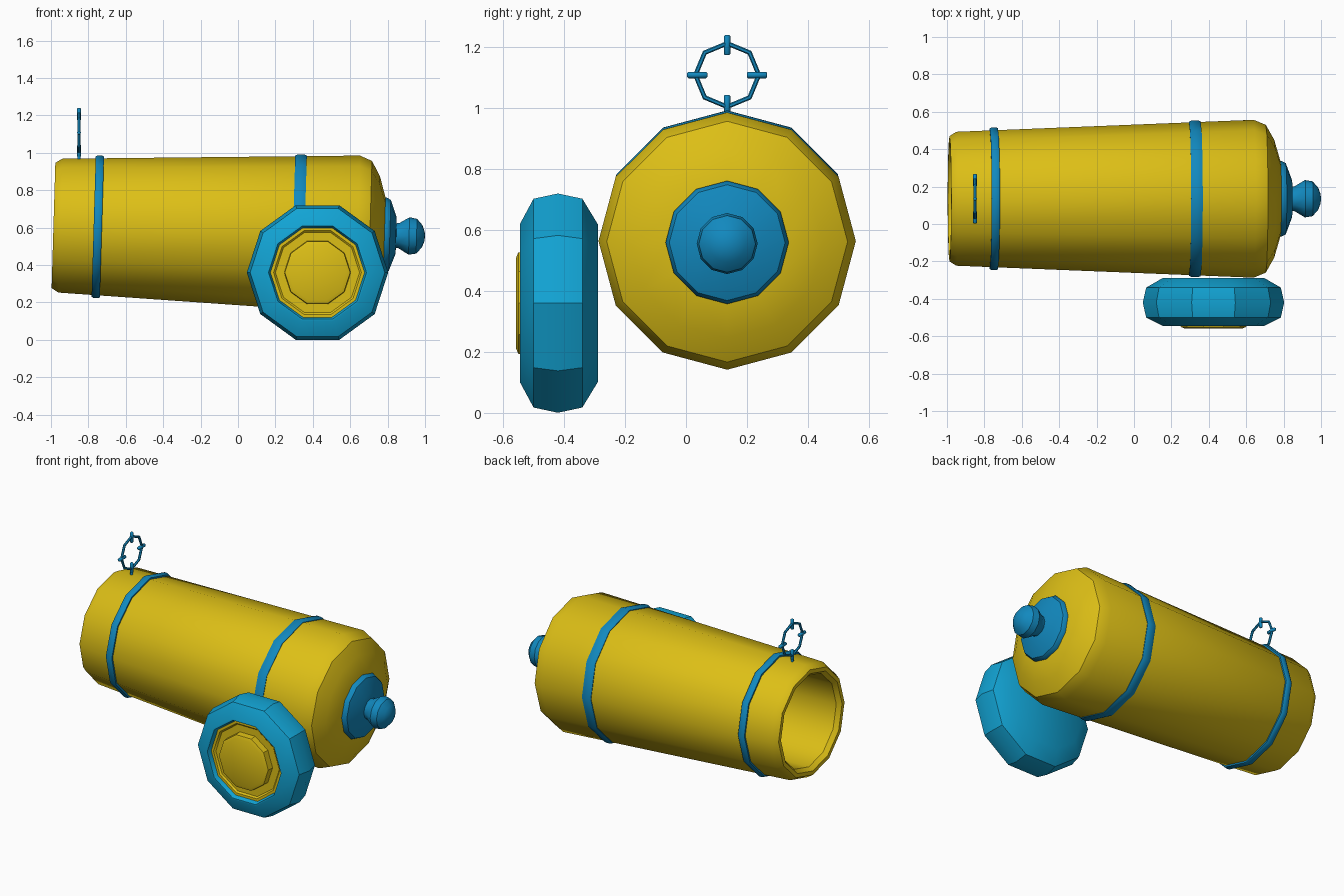
import bpy, bmesh, math
from mathutils import Matrix, Vector

if "Cube" in bpy.data.objects:
    bpy.data.objects.remove(bpy.data.objects["Cube"])


def material(name, rgb):
    m = bpy.data.materials.new(name)
    m.diffuse_color = (*rgb, 1)
    m.use_nodes = True
    m.node_tree.nodes["Principled BSDF"].inputs["Base Color"].default_value = m.diffuse_color
    return m


YELLOW = material("yellow_paint", (0.72, 0.52, 0.008))
BLUE = material("blue_metal", (0.006, 0.25, 0.52))
TYRE = material("blue_tyre", (0.006, 0.37, 0.66))


def lathe(name, profile, sides, matrix, mat, closed=False, smooth=35):
    """Spin (position, radius) points around the local x axis."""
    bm = bmesh.new()
    rings = []
    for x, r in profile:
        if r == 0:
            rings.append([bm.verts.new((x, 0, 0))] * sides)
        else:
            rings.append([bm.verts.new((x, r * math.sin(a), r * math.cos(a)))
                          for a in (2 * math.pi * i / sides for i in range(sides))])
    pairs = list(zip(rings, rings[1:]))
    if closed:
        pairs.append((rings[-1], rings[0]))
    for a, b in pairs:
        for i in range(sides):
            j = (i + 1) % sides
            bm.faces.new(dict.fromkeys((a[i], a[j], b[j], b[i])))
    bmesh.ops.recalc_face_normals(bm, faces=bm.faces)
    me = bpy.data.meshes.new(name)
    bm.to_mesh(me)
    bm.free()
    me.materials.append(mat)
    ob = bpy.data.objects.new(name, me)
    bpy.context.collection.objects.link(ob)
    ob.matrix_world = matrix
    bpy.ops.object.select_all(action='DESELECT')
    ob.select_set(True)
    bpy.context.view_layer.objects.active = ob
    bpy.ops.object.shade_smooth_by_angle(angle=math.radians(smooth))
    return ob


# Barrel, with its axis dipping slightly towards the back
CY = 0.135
axis = Matrix.Translation((0, CY, 0.5825)) @ Matrix.Rotation(math.radians(1.7), 4, 'Y')
lathe("barrel", [(0.3, 0), (0.3, 0.29), (-0.96, 0.29), (-0.987, 0.31), (-0.987, 0.335),
                 (-0.95, 0.358), (0.64, 0.422), (0.705, 0.395), (0.75, 0.315),
                 (0.785, 0.195), (0.785, 0)], 12, axis, YELLOW)

# Raised bands
for name, x, w, r in (("front_band", -0.75, 0.022, 0.382), ("rear_band", 0.325, 0.031, 0.419)):
    lathe(name, [(x - w, r - 0.03), (x - w, r - 0.007), (x - w * 0.5, r),
                 (x + w * 0.5, r), (x + w, r - 0.005), (x + w, r - 0.03)],
          12, axis, BLUE, closed=True)

# End plate and knob
lathe("end_plate", [(0.77, 0), (0.77, 0.2), (0.79, 0.202), (0.812, 0.19),
                    (0.845, 0.1), (0.85, 0)], 12, axis, BLUE)
lathe("end_knob", [(0.83, 0), (0.83, 0.065), (0.86, 0.067), (0.915, 0.1), (0.955, 0.093),
                   (0.985, 0.06), (0.998, 0.025), (1.0, 0)], 12, axis, BLUE)

# Wheel: local x points outwards to -y, a corner points along world x
wheel = Matrix.Translation((0.425, -0.42, 0.36)) @ Matrix(
    ((0, 0, 1, 0), (-1, 0, 0, 0), (0, -1, 0, 0), (0, 0, 0, 1)))
lathe("tyre", [(-0.132, 0), (-0.132, 0.27), (-0.08, 0.36), (0, 0.378), (0.08, 0.36),
               (0.125, 0.272), (0.125, 0.262), (0.085, 0.245), (0.085, 0)], 10, wheel, TYRE)
lathe("wheel_hub", [(0.07, 0), (0.07, 0.258), (0.1, 0.257), (0.1, 0.235), (0.09, 0.225),
                    (0.09, 0.178), (0.13, 0.175), (0.138, 0.155), (0.138, 0)],
      10, wheel, YELLOW)

# Ring sight above the muzzle
SX, SZ, R, T = -0.85, 1.108, 0.104, 0.008
sight = Matrix.Translation((SX, CY, SZ))
lathe("sight_ring", [(T * math.cos(a), R + T * math.sin(a))
                     for a in (math.pi * (i + 0.5) / 3 for i in range(6))],
      8, sight, BLUE, closed=True)


def rod(name, start, end, r):
    d = Vector(end) - Vector(start)
    m = Matrix.Translation(start) @ Vector((1, 0, 0)).rotation_difference(d).to_matrix().to_4x4()
    n, c = d.length, r * 0.35
    lathe(name, [(0, 0), (0, r - c), (c, r), (n - c, r), (n, r - c), (n, 0)], 8, m, BLUE, smooth=50)


for i, (dy, dz) in enumerate(((1, 0), (0, 1), (-1, 0), (0, -1))):
    rod(f"sight_pin_{i + 1}", (SX, CY + 0.065 * dy, SZ + 0.065 * dz),
        (SX, CY + 0.131 * dy, SZ + 0.131 * dz), 0.0105)
rod("sight_post", (SX, CY, 0.93), (SX, CY, 1.01), 0.009)
